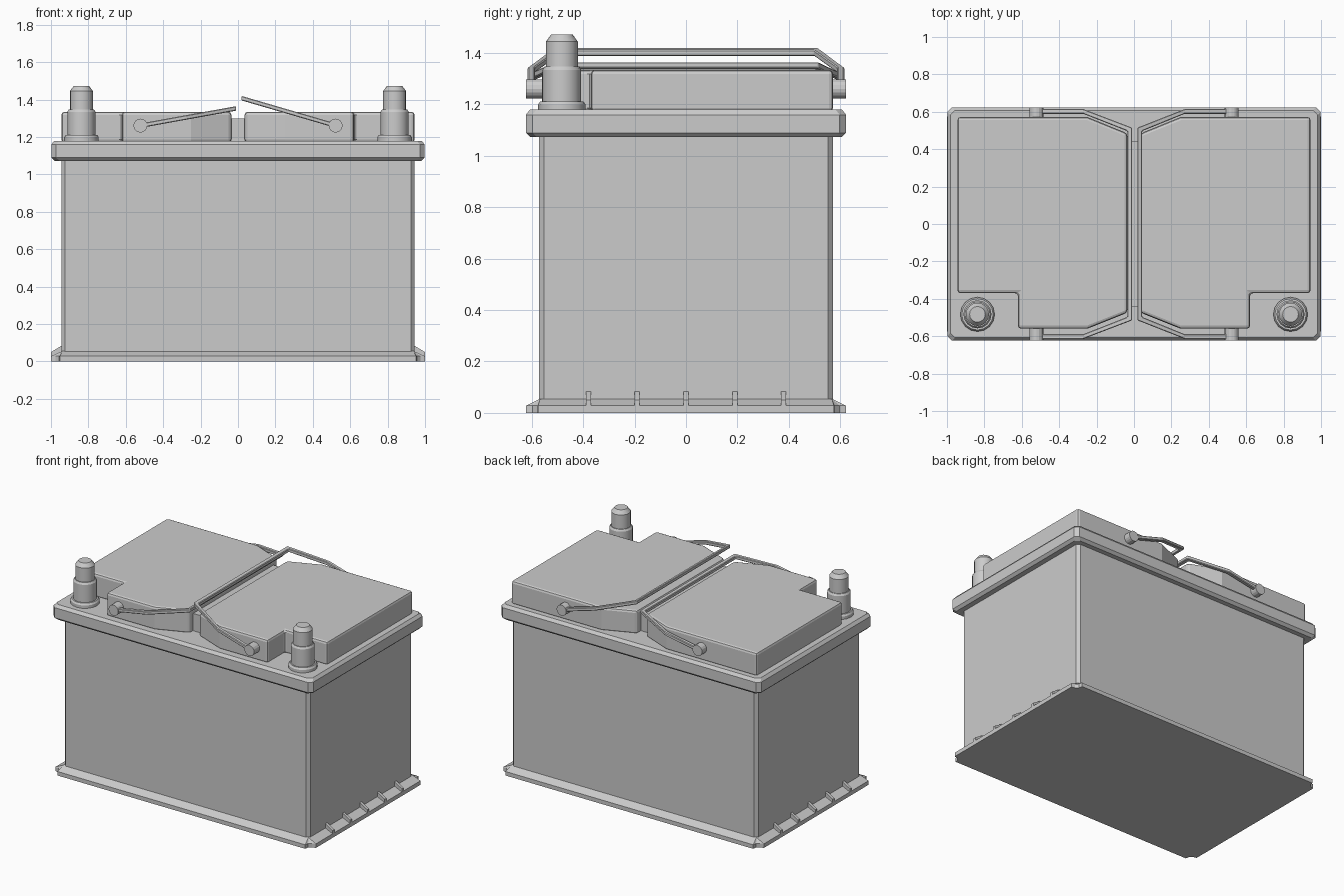
import bpy, bmesh, math

if "Cube" in bpy.data.objects:
    bpy.data.objects.remove(bpy.data.objects["Cube"])


def finish(name, bm):
    bmesh.ops.recalc_face_normals(bm, faces=bm.faces)
    me = bpy.data.meshes.new(name)
    bm.to_mesh(me)
    bm.free()
    ob = bpy.data.objects.new(name, me)
    bpy.context.collection.objects.link(ob)
    return ob


def loft(name, rings):
    """Join equal-length point rings with quads and cap both ends."""
    bm = bmesh.new()
    vs = [[bm.verts.new(p) for p in r] for r in rings]
    n = len(vs[0])
    for a, b in zip(vs, vs[1:]):
        for i in range(n):
            bm.faces.new((a[i], a[(i + 1) % n], b[(i + 1) % n], b[i]))
    bm.faces.new(vs[0][::-1])
    bm.faces.new(vs[-1])
    return finish(name, bm)


def prism(name, pts, z0, z1):
    return loft(name, [[(x, y, z) for x, y in pts] for z in (z0, z1)])


def octagon(hx, hy, c):
    """Rectangle outline with cut corners."""
    return [(hx, -hy + c), (hx, hy - c), (hx - c, hy), (-hx + c, hy),
            (-hx, hy - c), (-hx, -hy + c), (-hx + c, -hy), (hx - c, -hy)]


def stack(name, layers, c):
    return loft(name, [[(x, y, z) for x, y in octagon(hx, hy, c)] for hx, hy, z in layers])


def bevel(ob, width, segments=2):
    m = ob.modifiers.new("bevel", 'BEVEL')
    m.width, m.segments, m.limit_method = width, segments, 'ANGLE'


# Case and lid rim
stack("case", [(0.944, 0.572, 0.01), (0.944, 0.572, 1.09)], 0.02)
stack("lid_rim", [(0.98, 0.605, 1.073), (0.998, 0.623, 1.09),
                  (0.998, 0.623, 1.16), (0.982, 0.607, 1.18)], 0.025)

# Base flange with notched corners, sloping up to the case
corner = [(1.0, 0.575), (0.975, 0.58), (0.957, 0.597), (0.952, 0.623)]
outline = (corner + [(-x, y) for x, y in corner[::-1]]
           + [(-x, -y) for x, y in corner] + [(x, -y) for x, y in corner[::-1]])


def pull(x, y):
    return (math.copysign(min(abs(x), 0.94), x), math.copysign(min(abs(y), 0.568), y))


loft("base_flange", [[(x, y, 0) for x, y in outline],
                     [(x, y, 0.028) for x, y in outline],
                     [(*pull(x, y), 0.055) for x, y in outline]])

# Ribs on the end flanges
for s in (-1, 1):
    for k in range(-2, 3):
        prof = [(0.93, 0.01), (1.0, 0.01), (1.0, 0.05), (0.94, 0.086), (0.93, 0.086)]
        loft("flange_rib", [[(s * x, k * 0.19 + d, z) for x, z in prof]
                            for d in (-0.01, 0.01)])

# Raised covers, terminals and carrying handles, one per side
cover = [(0.036, -0.475), (0.25, -0.56), (0.62, -0.56), (0.62, -0.37),
         (0.944, -0.37), (0.944, 0.572), (0.25, 0.572), (0.036, 0.485)]
post = [(0.092, 1.17), (0.092, 1.2), (0.084, 1.212), (0.075, 1.212), (0.075, 1.335),
        (0.067, 1.348), (0.062, 1.348), (0.062, 1.445), (0.042, 1.472)]
for s, tag, z_end, gap in ((-1, "left", 1.353, 0.01), (1, "right", 1.408, 0.018)):
    bevel(prism("cover_" + tag, [(s * x, y) for x, y in cover], 1.17, 1.335), 0.016)

    ring = [(math.cos(a * math.tau / 16), math.sin(a * math.tau / 16)) for a in range(16)]
    t = loft("terminal_" + tag, [[(s * 0.837 + r * cx, -0.483 + r * cy, z)
                                  for cx, cy in ring] for r, z in post])
    t.data.shade_smooth()
    bpy.context.view_layer.objects.active = t
    t.select_set(True)
    bpy.ops.object.shade_smooth_by_angle(angle=math.radians(30))
    t.select_set(False)

    # Handle: bent flat bar sweeping over the lid between the two pins
    outer = [(0.525, 0.616), (0.275, 0.616), (gap, 0.515)]
    inner = [(0.525, 0.588), (0.268, 0.588), (gap + 0.026, 0.497)]
    outer += [(x, -y) for x, y in outer[::-1]]
    inner += [(x, -y) for x, y in inner[::-1]]
    rings = []
    for o, i in zip(outer, inner):
        sec = []
        for (x, y), h in ((o, -0.012), (i, -0.012), (i, 0.012), (o, 0.012)):
            z = 1.26 + (z_end - 1.26) * (0.525 - x) / (0.525 - gap) + h
            sec.append((s * x, y, z))
        rings.append(sec)
    bevel(loft("handle_" + tag, rings), 0.004, 1)

    # Pivot pins
    for f in (-1, 1):
        loft("handle_pin", [[(s * 0.522 + 0.037 * cx, f * y, 1.261 + 0.037 * cy)
                             for cx, cy in ring] for y in (0.55, 0.622)])

# Low bridge between the two covers
prism("cover_bridge", [(-0.05, -0.44), (0.05, -0.44), (0.05, 0.44), (-0.05, 0.44)], 1.17, 1.3)
